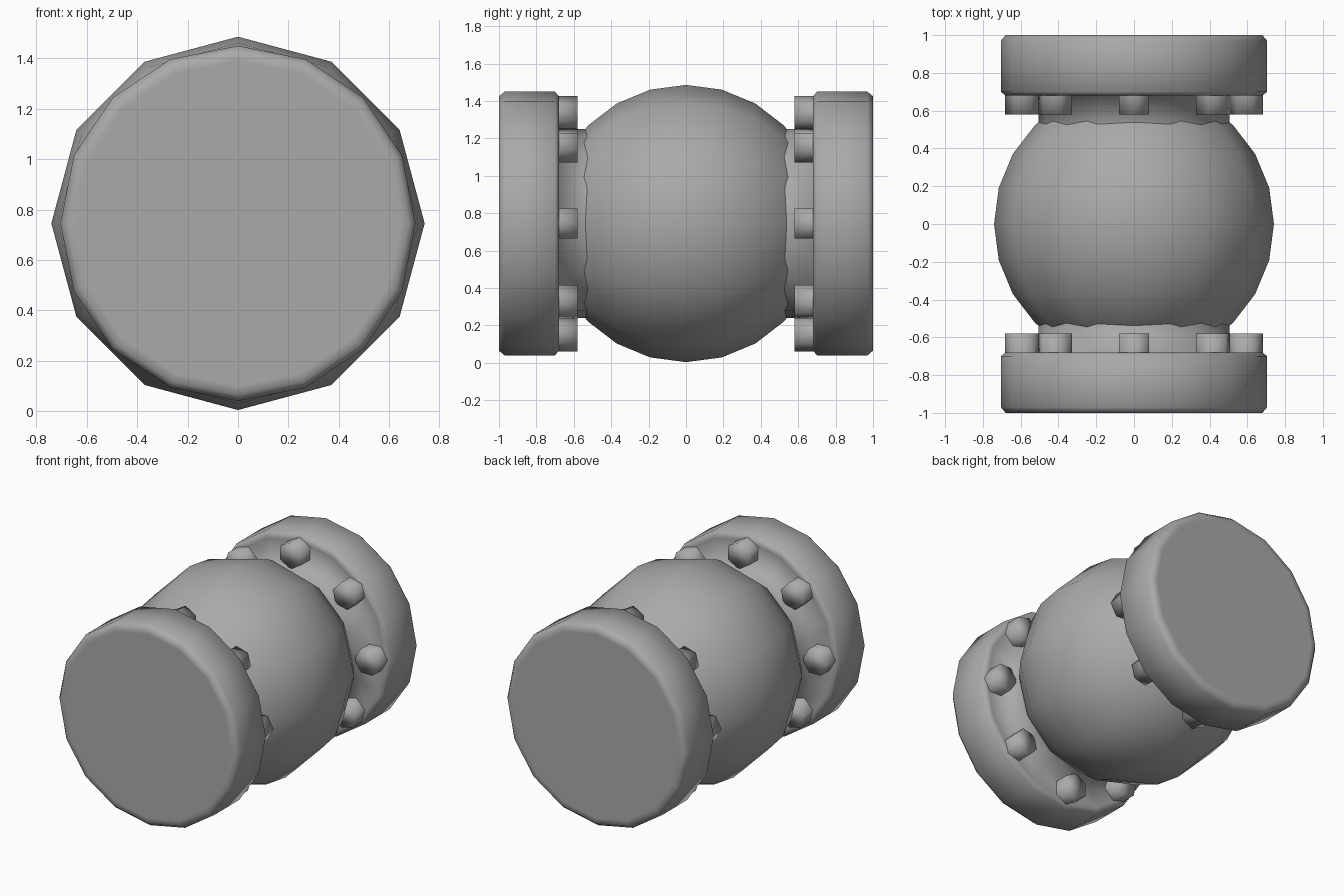
import bpy
import bmesh
from math import pi, sin, cos

if "Cube" in bpy.data.objects:
    bpy.data.objects.remove(bpy.data.objects["Cube"], do_unlink=True)

CENTRE_Z = 0.745
BALL_R = 0.741

grey = bpy.data.materials.new("plain grey")
grey.use_nodes = True
colour = (0.4, 0.4, 0.4, 1)
grey.diffuse_color = colour
grey.node_tree.nodes["Principled BSDF"].inputs["Base Color"].default_value = colour


def lathe(name, profile, sides, x=0, z=CENTRE_Z, turn=0):
    """Revolve (radius, y) points around the y axis; radius 0 makes a pole,
    and the last ring is closed with a single flat cap."""
    bm = bmesh.new()
    rings = []
    for r, y in profile:
        if r == 0:
            rings.append([bm.verts.new((x, y, z))] * sides)
        else:
            angles = [turn + 2 * pi * i / sides for i in range(sides)]
            rings.append([bm.verts.new((x + r * sin(a), y, z + r * cos(a))) for a in angles])
    for a, b in zip(rings, rings[1:]):
        for i in range(sides):
            j = (i + 1) % sides
            bm.faces.new(list(dict.fromkeys((a[i], a[j], b[j], b[i]))))
    if profile[-1][0] > 0:
        bm.faces.new(rings[-1])
    bmesh.ops.recalc_face_normals(bm, faces=bm.faces[:])
    for f in bm.faces:
        f.smooth = True
    mesh = bpy.data.meshes.new(name)
    bm.to_mesh(mesh)
    bm.free()
    mesh.materials.append(grey)
    obj = bpy.data.objects.new(name, mesh)
    bpy.context.collection.objects.link(obj)
    return obj


# Central ball, poles facing front and back
arc = [(BALL_R * sin(pi * i / 12), -BALL_R * cos(pi * i / 12)) for i in range(1, 12)]
lathe("ball_body", [(0, -BALL_R)] + arc + [(0, BALL_R)], 12)

# Neck and flange profile, from inside the ball out to the end cap
flange = [(0.505, 0.48), (0.505, 0.68), (0.66, 0.68), (0.68, 0.68), (0.705, 0.70),
          (0.705, 0.97), (0.68, 1.0), (0.645, 1.0)]

for side, label in ((-1, "front"), (1, "back")):
    lathe(label + "_flange", [(r, side * y) for r, y in flange], 16)

    # Ring of hexagonal bolts with a corner pointing outwards
    for i in range(8):
        a = i * pi / 4
        lathe(f"{label}_bolt_{i + 1}", [(0.093, side * 0.70), (0.093, side * 0.58)], 6,
              0.59 * sin(a), CENTRE_Z + 0.59 * cos(a), a)
